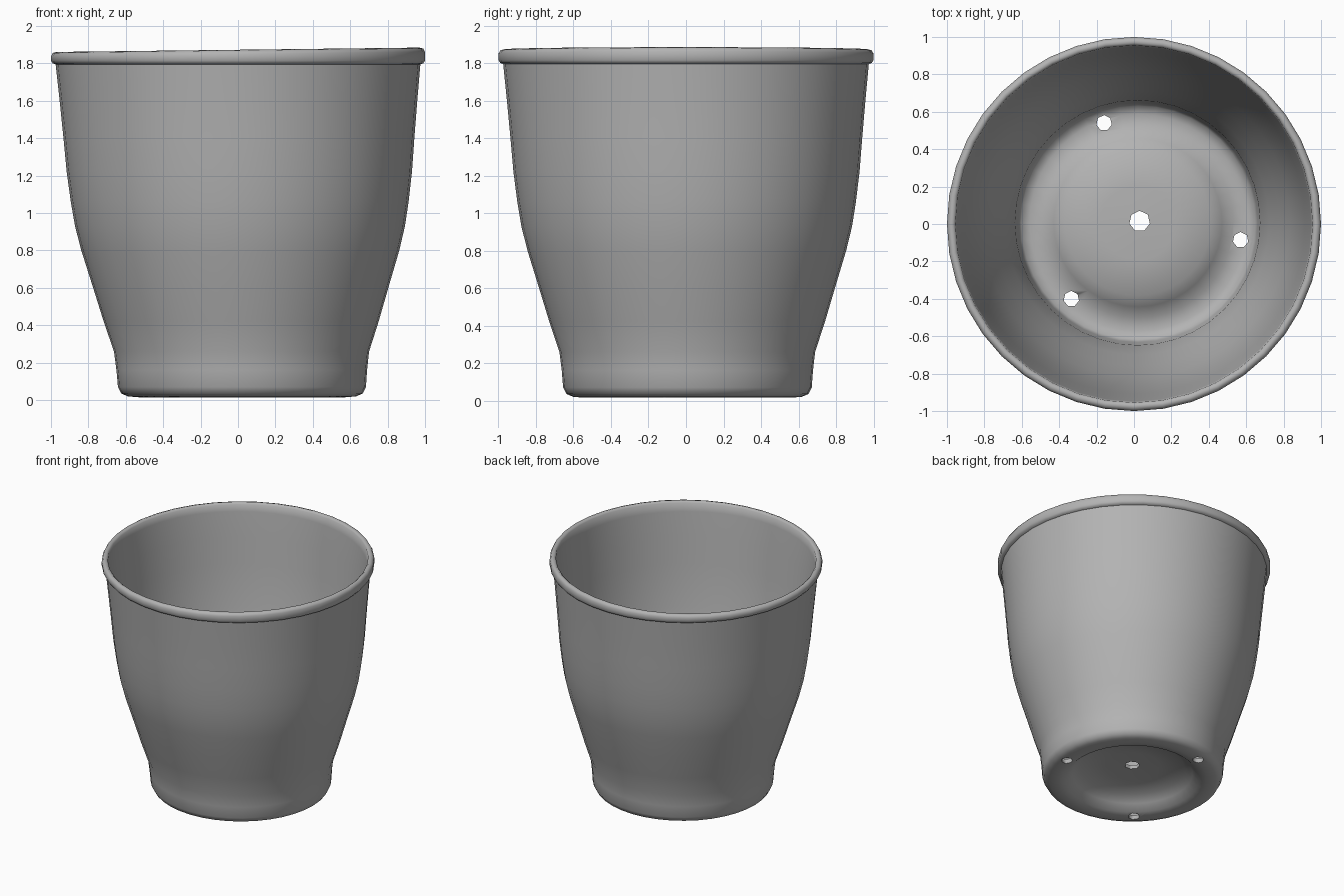
import bpy, bmesh, math
from mathutils import Vector

if "Cube" in bpy.data.objects:
    bpy.data.objects.remove(bpy.data.objects["Cube"])

grey = bpy.data.materials.new("pot grey")
grey.diffuse_color = (0.45, 0.45, 0.45, 1)
grey.use_nodes = True
grey.node_tree.nodes["Principled BSDF"].inputs["Base Color"].default_value = grey.diffuse_color

# Cross-section (radius, height): underside, outer wall, rim, inner wall, floor
profile = [
    (0, 0.135), (0.2, 0.13), (0.38, 0.115), (0.44, 0.07), (0.49, 0.025),
    (0.55, 0.015), (0.61, 0.02), (0.645, 0.035), (0.663, 0.07),
    (0.67, 0.16), (0.682, 0.26), (0.735, 0.42), (0.792, 0.61), (0.85, 0.80),
    (0.882, 0.93), (0.903, 1.06), (0.923, 1.22), (0.938, 1.40), (0.956, 1.60),
    (0.975, 1.795), (0.99, 1.80), (1.0, 1.815), (1.0, 1.85), (0.99, 1.868),
    (0.97, 1.873), (0.955, 1.86), (0.948, 1.80),
    (0.928, 1.60), (0.91, 1.40), (0.875, 1.06), (0.822, 0.80), (0.764, 0.61),
    (0.706, 0.42), (0.655, 0.26), (0.64, 0.10), (0.625, 0.065), (0.58, 0.05),
    (0.51, 0.055), (0.45, 0.10), (0.39, 0.145), (0.2, 0.16), (0, 0.165),
]

# Pot body: spin the cross-section round the z axis
bm = bmesh.new()
verts = [bm.verts.new((r, 0, z)) for r, z in profile]
edges = [bm.edges.new(pair) for pair in zip(verts, verts[1:])]
bmesh.ops.spin(bm, geom=verts + edges, cent=(0, 0, 0), axis=(0, 0, 1),
               angle=math.tau, steps=40, use_duplicate=False)
bmesh.ops.remove_doubles(bm, verts=bm.verts, dist=0.0005)
bmesh.ops.recalc_face_normals(bm, faces=bm.faces)

# The base sits slightly off centre and the rim tilts up to the right
for v in bm.verts:
    shift = max(0, 1 - v.co.z / 1.8)
    if v.co.z > 1.82:
        v.co.z += 0.012 * v.co.x
    v.co += Vector((0.022, 0.008, 0)) * shift
mesh = bpy.data.meshes.new("flower_pot")
bm.to_mesh(mesh)
bm.free()
pot = bpy.data.objects.new("flower_pot", mesh)
bpy.context.collection.objects.link(pot)
mesh.materials.append(grey)

# Drainage holes: one in the middle, three round the edge
holes = [(0.03, 0.015, 0.056), (-0.16, 0.54, 0.042),
         (0.57, -0.085, 0.042), (-0.335, -0.40, 0.042)]
bm = bmesh.new()
for x, y, r in holes:
    made = bmesh.ops.create_cone(bm, cap_ends=True, segments=7, radius1=r,
                                 radius2=r, depth=0.5)
    bmesh.ops.translate(bm, verts=made["verts"], vec=(x, y, 0.1))
cut_mesh = bpy.data.meshes.new("hole_cutter")
bm.to_mesh(cut_mesh)
bm.free()
cut_mesh.materials.append(grey)
cutter = bpy.data.objects.new("hole_cutter", cut_mesh)
cutter.hide_render = True
bpy.context.collection.objects.link(cutter)

mod = pot.modifiers.new("drainage", 'BOOLEAN')
mod.operation = 'DIFFERENCE'
mod.solver = 'EXACT'
mod.object = cutter
bpy.context.view_layer.objects.active = pot
pot.select_set(True)
bpy.ops.object.modifier_apply(modifier=mod.name)
bpy.data.objects.remove(cutter)

bpy.ops.object.shade_smooth_by_angle(angle=math.radians(60))
